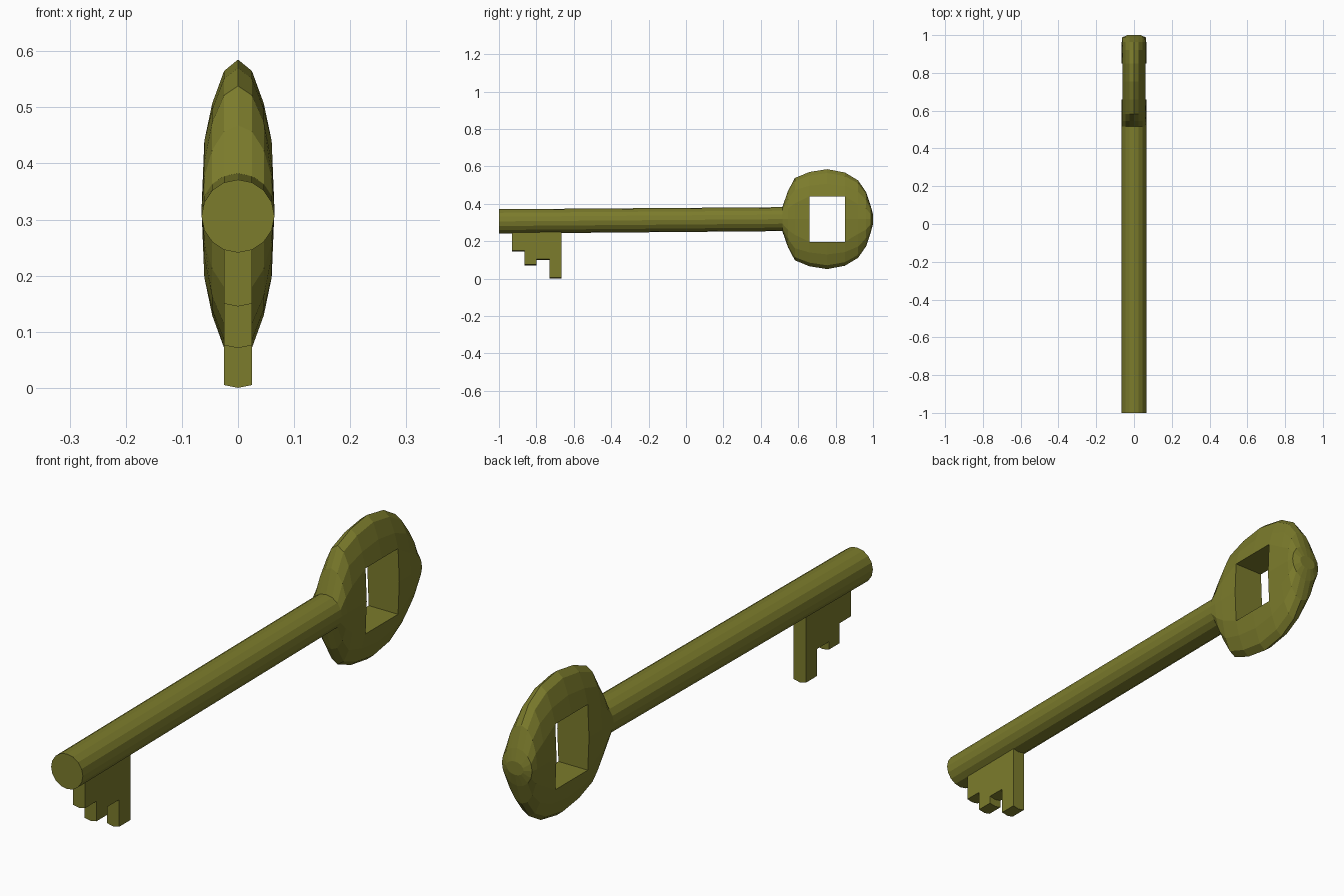
import bpy, bmesh, math

if "Cube" in bpy.data.objects:
    bpy.data.objects.remove(bpy.data.objects["Cube"])

SIDES = 16
HOLE_Z = (0.197, 0.44)

mat = bpy.data.materials.new("olive_metal")
mat.diffuse_color = (0.2, 0.2, 0.025, 1)
mat.use_nodes = True
mat.node_tree.nodes["Principled BSDF"].inputs["Base Color"].default_value = mat.diffuse_color


def finish(bm, name):
    bmesh.ops.recalc_face_normals(bm, faces=bm.faces)
    me = bpy.data.meshes.new(name)
    bm.to_mesh(me)
    bm.free()
    me.materials.append(mat)
    ob = bpy.data.objects.new(name, me)
    bpy.context.collection.objects.link(ob)
    return ob


# Shaft and bow: one loft of 16-sided sections (y, centre z, half width, half height)
sections = [
    (-1.0, 0.306, 0.065, 0.065), (0.515, 0.318, 0.065, 0.064),
    (0.545, 0.318, 0.065, 0.15), (0.582, 0.318, 0.065, 0.22),
    (0.66, 0.318, 0.065, 0.252), (0.755, 0.318, 0.065, 0.267),
    (0.85, 0.318, 0.065, 0.249), (0.92, 0.318, 0.065, 0.207),
    (0.963, 0.318, 0.065, 0.145), (0.988, 0.318, 0.062, 0.07),
    (1.0, 0.318, 0.035, 0.025),
]
HOLE_ROWS = (4, 5, 6)
bm = bmesh.new()
rings = []
for i, (y, zc, w, h) in enumerate(sections):
    ring = []
    for k in range(SIDES):
        a = 2 * math.pi * k / SIDES
        z = zc + h * math.sin(a)
        # straighten the hole's top and bottom edges
        if i in HOLE_ROWS and k in (1, 7):
            z = HOLE_Z[1]
        if i in HOLE_ROWS and k in (9, 15):
            z = HOLE_Z[0]
        ring.append(bm.verts.new((w * math.cos(a), y, z)))
    rings.append(ring)

for i in range(len(rings) - 1):
    for k in range(SIDES):
        # leave the side faces open where the hole passes through
        if i in HOLE_ROWS[:2] and k in (15, 0, 7, 8):
            continue
        n = (k + 1) % SIDES
        bm.faces.new((rings[i][k], rings[i][n], rings[i + 1][n], rings[i + 1][k]))
bm.faces.new(rings[0])
bm.faces.new(rings[-1])

# Hole walls: join the right rim to the left rim
rim = [(4, 15), (4, 0), (4, 1), (5, 1), (6, 1), (6, 0), (6, 15), (5, 15)]
mirror = {15: 9, 0: 8, 1: 7}
for (i, k), (j, m) in zip(rim, rim[1:] + rim[:1]):
    bm.faces.new((rings[i][k], rings[j][m], rings[j][mirror[m]], rings[i][mirror[k]]))
finish(bm, "shaft_and_bow")

# Bit: stepped teeth with a shallow ridge along the underside
profile = [
    (-0.93, 0.252), (-0.93, 0.15), (-0.863, 0.15), (-0.863, 0.076),
    (-0.80, 0.076), (-0.80, 0.105), (-0.73, 0.105), (-0.73, 0.005),
    (-0.665, 0.005), (-0.665, 0.254),
]
bm = bmesh.new()
loops = [[bm.verts.new((x, y, z + dz)) for y, z in profile]
         for x, dz in ((-0.025, 0), (0, -0.005), (0.025, 0))]
for a, b in zip(loops, loops[1:]):
    for k in range(len(profile)):
        n = (k + 1) % len(profile)
        bm.faces.new((a[k], a[n], b[n], b[k]))
bm.faces.new(loops[0])
bm.faces.new(loops[-1])
finish(bm, "bit")
